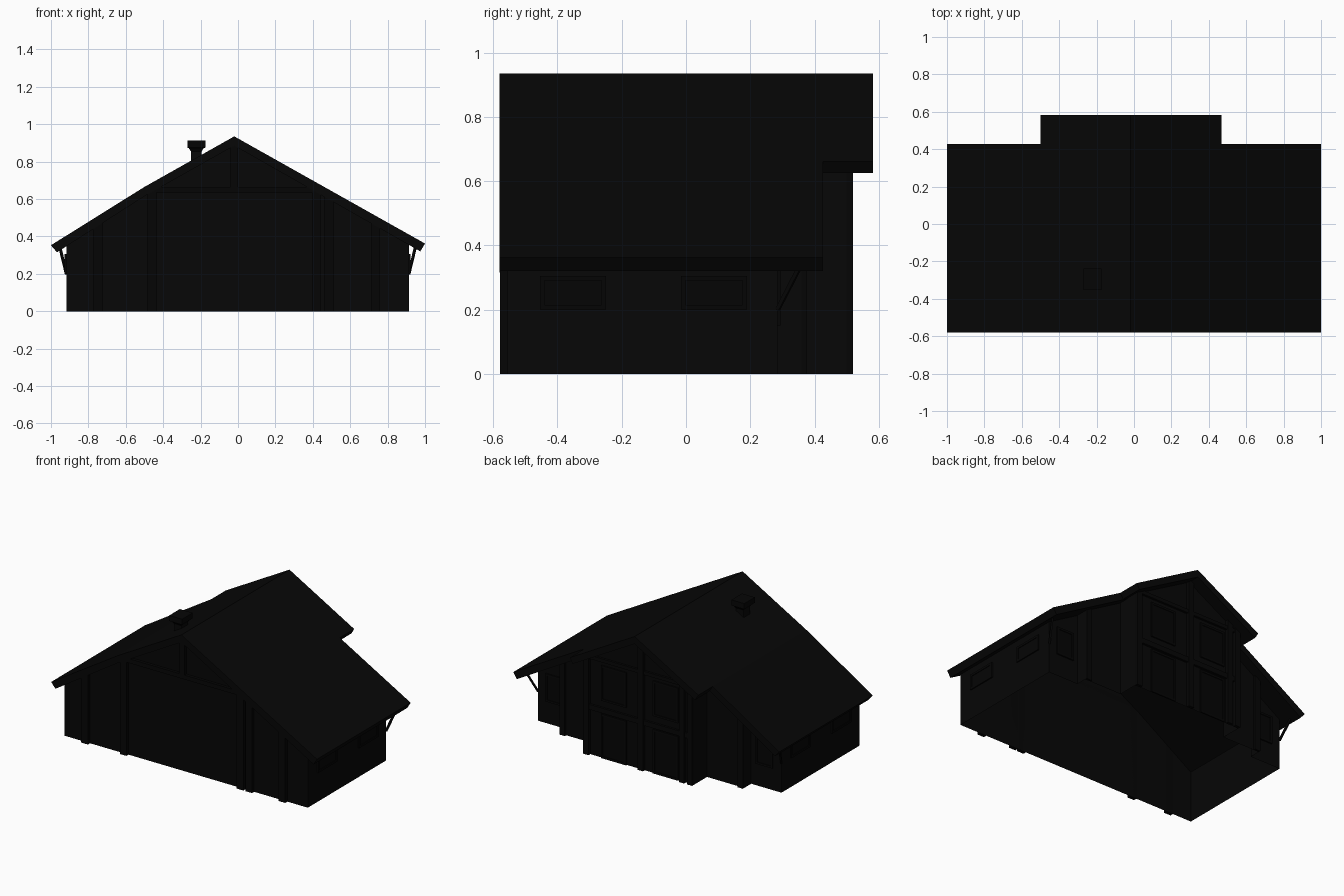
import bpy, bmesh, math
from mathutils import Vector

cube = bpy.data.objects.get("Cube")
if cube:
    bpy.data.objects.remove(cube, do_unlink=True)


def material(name, value):
    m = bpy.data.materials.new(name)
    m.use_nodes = True
    col = (value, value, value, 1)
    m.diffuse_color = col
    m.node_tree.nodes["Principled BSDF"].inputs["Base Color"].default_value = col
    return m


WALL = material("black_wall", 0.002)
ROOF = material("black_roof", 0.002)
TRIM = material("black_timber", 0.0016)
GLASS = material("black_glass", 0.0014)


def make(name, verts, faces, mat):
    me = bpy.data.meshes.new(name)
    me.from_pydata(verts, [], faces)
    bm = bmesh.new()
    bm.from_mesh(me)
    bmesh.ops.recalc_face_normals(bm, faces=bm.faces)
    bm.to_mesh(me)
    bm.free()
    me.materials.append(mat)
    ob = bpy.data.objects.new(name, me)
    bpy.context.collection.objects.link(ob)
    return ob


def prism(name, profile, y0, y1, mat):
    """Extrude an xz profile along y."""
    n = len(profile)
    verts = [(x, y, z) for y in (y0, y1) for x, z in profile]
    faces = [tuple(range(n)), tuple(range(2 * n - 1, n - 1, -1))]
    faces += [(i, (i + 1) % n, n + (i + 1) % n, n + i) for i in range(n)]
    return make(name, verts, faces, mat)


def box(name, lo, hi, mat):
    return prism(name, [(lo[0], lo[2]), (hi[0], lo[2]), (hi[0], hi[2]), (lo[0], hi[2])],
                 lo[1], hi[1], mat)


def beam(name, a, b, size, mat):
    """Square bar between two points."""
    a, b = Vector(a), Vector(b)
    q = (b - a).to_track_quat('Z', 'Y')
    s = size / 2
    verts = [tuple(p + q @ Vector((u, v, 0))) for p in (a, b)
             for u, v in ((-s, -s), (s, -s), (s, s), (-s, s))]
    faces = [(0, 1, 2, 3), (7, 6, 5, 4)] + [(i, (i + 1) % 4, 4 + (i + 1) % 4, 4 + i) for i in range(4)]
    return make(name, verts, faces, mat)


# Roof line and its underside
TOP = [(-1.0, 0.353), (-0.5, 0.665), (-0.02, 0.935), (1.0, 0.362)]


def roof_z(x):
    for (x0, z0), (x1, z1) in zip(TOP, TOP[1:]):
        if x <= x1:
            return z0 + (z1 - z0) * (x - x0) / (x1 - x0)
    return TOP[-1][1]


def under(x):
    return roof_z(x) - 0.05


# Roof: wide main slab, and a narrower slab over the rear bay
prism("main_roof", TOP + [(0.975, 0.32), (-0.02, 0.885), (-0.5, 0.615), (-0.968, 0.315)],
      -0.58, 0.427, ROOF)
prism("bay_roof", [(-0.5, 0.665), (-0.02, 0.935), (0.467, roof_z(0.467)), (0.445, 0.625),
                   (-0.02, 0.885), (-0.475, 0.625)], 0.427, 0.582, ROOF)

# Outer walls follow the plan outline, stepping out twice at the rear;
# open underneath, tops meet the roof
F, B, STEP, BAY = -0.555, 0.285, 0.36, 0.50
outline = [(-0.918, F), (-0.5, F), (-0.02, F), (0.914, F), (0.914, B), (0.69, B),
           (0.69, STEP), (0.41, STEP), (0.41, BAY), (-0.02, BAY), (-0.41, BAY),
           (-0.41, STEP), (-0.5, STEP), (-0.69, STEP), (-0.69, B), (-0.918, B)]
n = len(outline)
verts = [(x, y, 0) for x, y in outline] + [(x, y, under(x) + 0.01) for x, y in outline]
make("walls", verts, [(i, (i + 1) % n, n + (i + 1) % n, n + i) for i in range(n)], WALL)


def post(name, x, y0, y1, w=0.05):
    xs = [x - w / 2, x + w / 2]
    top = [(u, under(u) + 0.01) for u in reversed(xs)]
    prism(name, [(xs[0], 0), (xs[1], 0)] + top, y0, y1, TRIM)


# Timber posts on the front, the stepped rear wall and the rear bay
for x in (-0.75, -0.46, 0.42, 0.485, 0.735):
    post("front_post", x, -0.578, F)
for x in (-0.67, 0.67):
    post("rear_post", x, STEP, STEP + 0.015, 0.04)
for x in (-0.39, -0.33, -0.02, 0.18, 0.39):
    # the post under the window reaches only the floor beam
    if x == 0.18:
        continue
    post("bay_post", x, BAY, BAY + 0.02, 0.04)

# Gable truss on the front and floor beam on the bay
box("collar_beam", (-0.45, -0.575, 0.635), (0.42, F, 0.665), TRIM)
box("king_post", (-0.04, -0.575, 0.65), (0.0, F, 0.9), TRIM)
box("bay_floor_beam", (-0.41, BAY, 0.31), (0.41, BAY + 0.015, 0.345), TRIM)
box("bay_collar_beam", (-0.4, BAY, 0.655), (0.38, BAY + 0.015, 0.68), TRIM)


def opening(name, axis, at, out, c, w, z0, z1, t=0.014):
    """Framed pane on a wall; axis is the wall's normal axis, out its direction."""
    def part(pname, u0, u1, a, b, d, mat):
        d0, d1 = sorted((at, at + out * d))
        if axis == 'x':
            box(pname, (d0, u0, a), (d1, u1, b), mat)
        else:
            box(pname, (u0, d0, a), (u1, d1, b), mat)
    l, r = c - w / 2, c + w / 2
    part(name + "_pane", l, r, z0, z1, 0.004, GLASS)
    for u in (l, r - t):
        part(name + "_jamb", u, u + t, z0, z1, 0.009, TRIM)
    for z in (z0, z1 - t):
        part(name + "_rail", l + t, r - t, z, z + t, 0.009, TRIM)


# Side windows on both long walls
for x, s in ((0.914, 1), (-0.918, -1)):
    for y in (-0.352, 0.087):
        opening("side_window", 'x', x, s, y, 0.205, 0.2, 0.305)

# Rear windows and bay openings
for x in (-0.79, 0.79):
    opening("rear_window", 'y', B, 1, x, 0.13, 0.15, 0.34)
for x in (-0.2, 0.19):
    opening("bay_upper_window", 'y', BAY, 1, x, 0.19, 0.39, 0.63)
    opening("bay_door", 'y', BAY, 1, x, 0.19, 0.0, 0.3)

# Eave braces at the rear corners
for s, x in ((1, 0.914), (-1, -0.918)):
    beam("corner_brace", (x, 0.285, 0.2), (x + s * 0.035, 0.36, 0.345), 0.012, TRIM)

# Chimney: stem, flared neck and cap
cx, cy = -0.223, -0.295
box("chimney_stem", (cx - 0.029, cy - 0.035, 0.74), (cx + 0.029, cy + 0.035, 0.87), WALL)
rings = [(0.029, 0.035, 0.855), (0.04, 0.047, 0.872), (0.048, 0.057, 0.875), (0.048, 0.057, 0.913)]
verts = [(cx + u * a, cy + v * b, z) for a, b, z in rings
         for u, v in ((-1, -1), (1, -1), (1, 1), (-1, 1))]
faces = [(0, 1, 2, 3), (15, 14, 13, 12)]
faces += [(4 * k + i, 4 * k + (i + 1) % 4, 4 * k + 4 + (i + 1) % 4, 4 * k + 4 + i)
          for k in range(3) for i in range(4)]
make("chimney_cap", verts, faces, TRIM)
